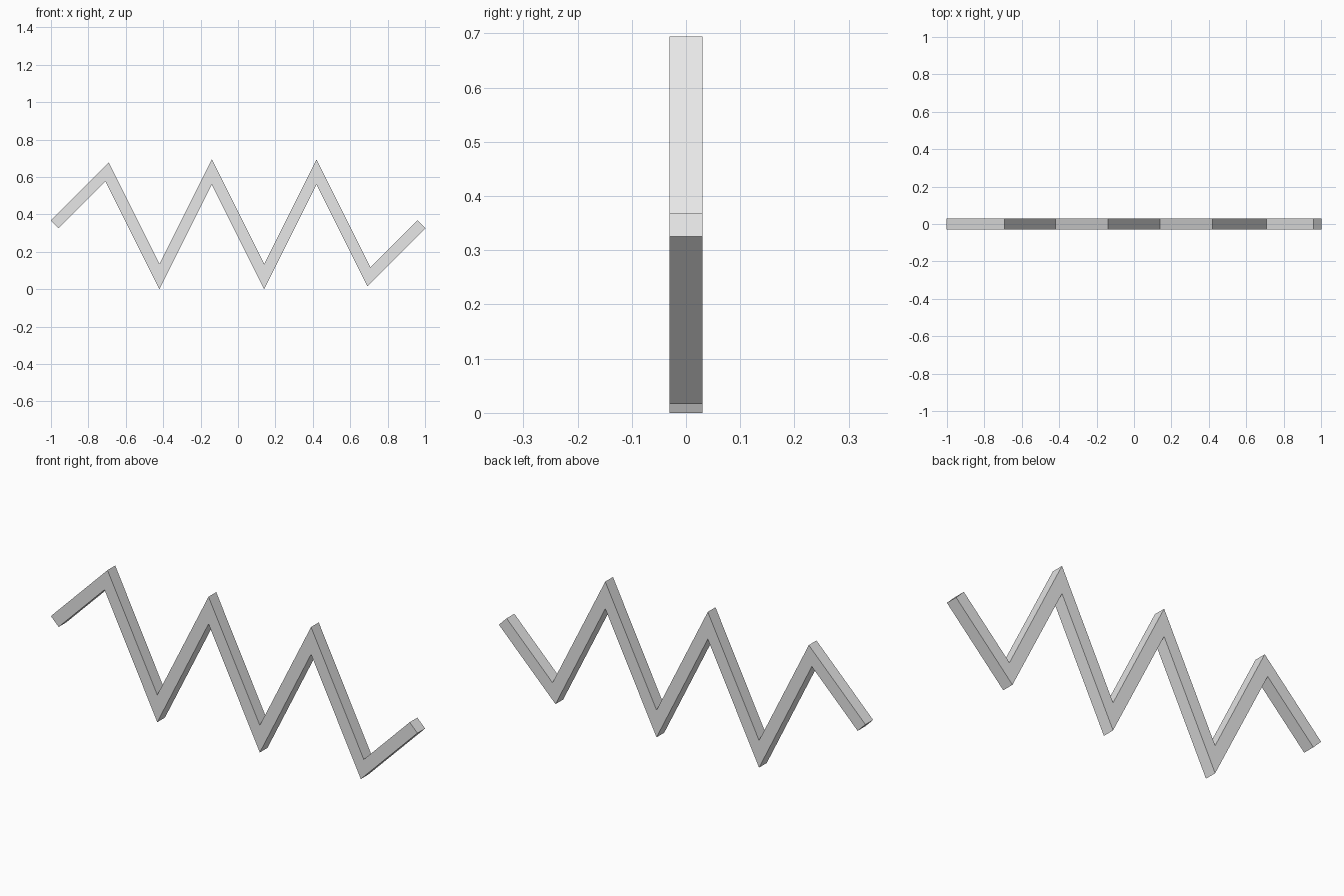
import bpy
import bmesh
from mathutils import Vector

cube = bpy.data.objects.get("Cube")
if cube:
    bpy.data.objects.remove(cube, do_unlink=True)

STEP = 0.28       # horizontal distance between bends
HALF = 0.03       # half of the square bar's thickness
MID = 0.347       # height of the zigzag's middle line

# Plain grey material
grey = bpy.data.materials.new("grey")
grey.use_nodes = True
grey.diffuse_color = (0.8, 0.8, 0.8, 1)
grey.node_tree.nodes["Principled BSDF"].inputs["Base Color"].default_value = grey.diffuse_color

# Centre line: six alternating bends with a half-height run at each end
path = [Vector((-3.5 * STEP, MID))]
for i in range(6):
    path.append(Vector(((i - 2.5) * STEP, MID + STEP * (-1) ** i)))
path.append(Vector((3.5 * STEP, MID)))


def normal(a, b):
    d = (b - a).normalized()
    return Vector((-d.y, d.x))


# Mitred offset at each point of the centre line
offsets = []
for i, p in enumerate(path):
    n_in = normal(path[max(i - 1, 0)], path[max(i, 1)])
    last = len(path) - 1
    n_out = normal(path[min(i, last - 1)], path[min(i + 1, last)])
    m = (n_in + n_out).normalized()
    offsets.append(m * HALF / m.dot(n_in))

# Square bar swept along the zigzag
bm = bmesh.new()
rings = []
for p, o in zip(path, offsets):
    corners = [(p + o, -HALF), (p + o, HALF), (p - o, HALF), (p - o, -HALF)]
    rings.append([bm.verts.new((c.x, y, c.y)) for c, y in corners])
for a, b in zip(rings, rings[1:]):
    for k in range(4):
        j = (k + 1) % 4
        bm.faces.new((a[k], a[j], b[j], b[k]))
bm.faces.new(rings[0])
bm.faces.new(rings[-1])
bmesh.ops.recalc_face_normals(bm, faces=bm.faces)

mesh = bpy.data.meshes.new("zigzag_bar")
bm.to_mesh(mesh)
bm.free()
mesh.materials.append(grey)
bar = bpy.data.objects.new("zigzag_bar", mesh)
bpy.context.collection.objects.link(bar)
